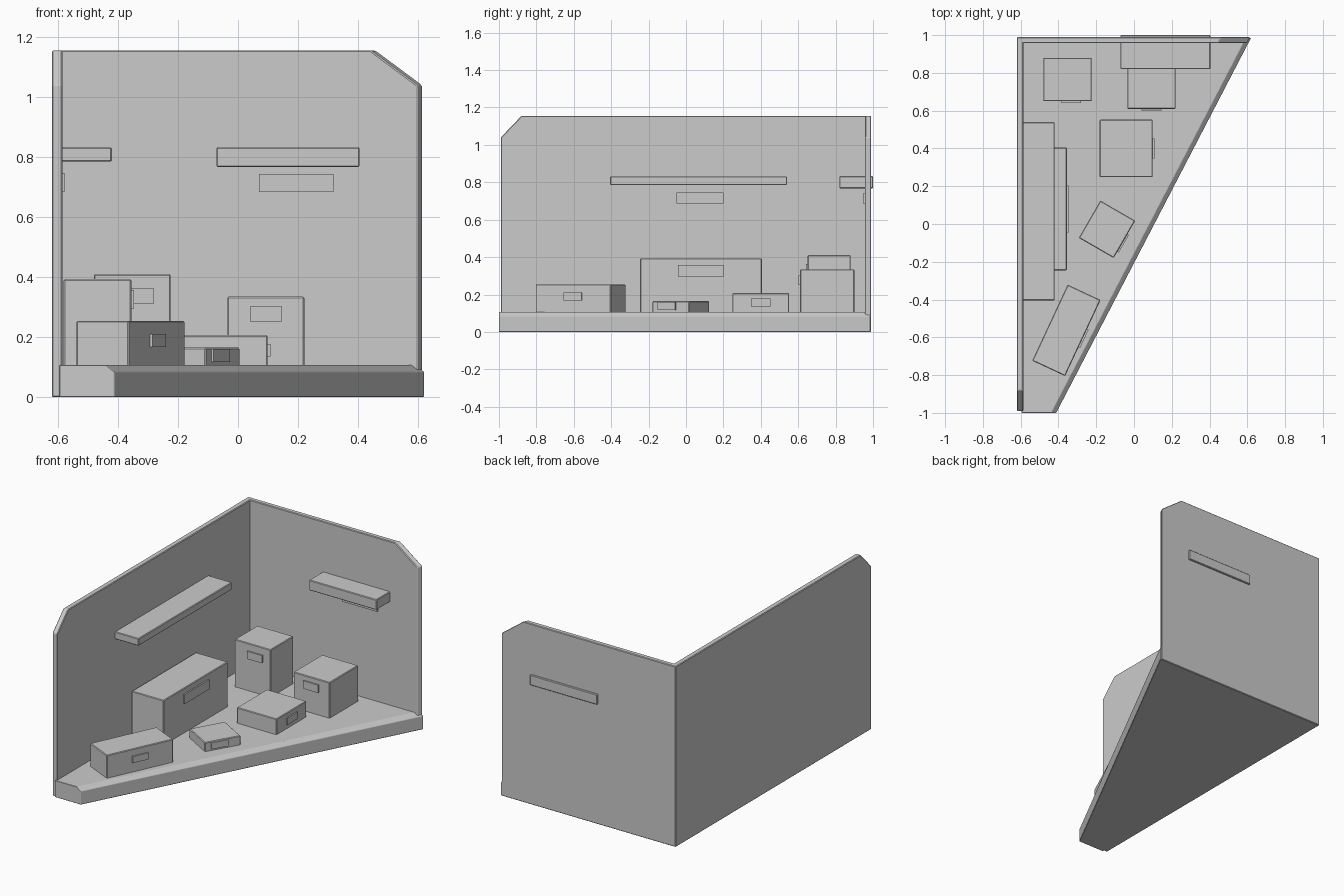
import bpy, bmesh
from math import radians
from mathutils import Matrix

if "Cube" in bpy.data.objects:
    bpy.data.objects.remove(bpy.data.objects["Cube"])


def finish(name, bm, bevel):
    bmesh.ops.recalc_face_normals(bm, faces=bm.faces)
    me = bpy.data.meshes.new(name)
    bm.to_mesh(me)
    bm.free()
    ob = bpy.data.objects.new(name, me)
    bpy.context.collection.objects.link(ob)
    if bevel:
        m = ob.modifiers.new("edge_bevel", 'BEVEL')
        m.width = bevel
        m.segments = 1
    return ob


def loft(name, rings, bevel=0.004):
    """Solid skinned through rings of equal point count, capped at the ends."""
    bm = bmesh.new()
    vs = [[bm.verts.new(p) for p in r] for r in rings]
    n = len(vs[0])
    for a, b in zip(vs, vs[1:]):
        for i in range(n):
            j = (i + 1) % n
            bm.faces.new((a[i], a[j], b[j], b[i]))
    bm.faces.new(vs[0])
    bm.faces.new(vs[-1])
    return finish(name, bm, bevel)


def block(name, lo, hi, bevel=0.004):
    bm = bmesh.new()
    size = [h - l for l, h in zip(lo, hi)]
    mid = [(h + l) / 2 for l, h in zip(lo, hi)]
    bmesh.ops.create_cube(bm, size=1, matrix=Matrix.Translation(mid) @ Matrix.Diagonal((*size, 1)))
    return finish(name, bm, bevel)


FLOOR = 0.107
TOP = 1.155

# Floor slab with a chamfer along the slanted front edge
def floor_ring(inset, z):
    return [(-0.595, -1.0, z), (-0.412 - inset, -1.0, z), (0.62 - inset, 0.986, z), (-0.595, 0.986, z)]

loft("floor", [floor_ring(0, 0), floor_ring(0, 0.085), floor_ring(0.027, FLOOR)], 0.002)

# Walls with clipped outer top corners
side = [(-0.99, 0), (0.975, 0), (0.975, TOP), (-0.88, TOP), (-0.99, 1.04)]
loft("left_wall", [[(x, y, z) for y, z in side] for x in (-0.62, -0.585)])


def back_ring(y, end):
    p = [(-0.62, 0), (end, 0), (end, 1.04), (end - 0.155, TOP), (-0.62, TOP)]
    return [(x, y, z) for x, z in p]

loft("back_wall", [back_ring(0.958, 0.597), back_ring(0.99, 0.614)])

# Shelves and their wall plates
block("left_shelf", (-0.59, -0.405, 0.785), (-0.42, 0.54, 0.832))
block("back_shelf", (-0.072, 0.82, 0.767), (0.405, 1.0, 0.833))
block("left_shelf_label", (-0.59, -0.05, 0.686), (-0.576, 0.2, 0.745), 0)
block("back_shelf_label", (0.07, 0.95, 0.684), (0.318, 0.965, 0.743), 0)


def storage_box(name, centre, size, top, angle, face, label_w, label_z, shift=0):
    """Box on the floor with a label plate on its right or front face."""
    hx, hy = size[0] / 2, size[1] / 2
    box = block(name, (-hx, -hy, FLOOR - 0.005), (hx, hy, top))
    z0, z1 = label_z
    a, b = shift - label_w / 2, shift + label_w / 2
    if face == "right":
        lab = block(name + "_label", (hx - 0.005, a, z0), (hx + 0.009, b, z1), 0)
    else:
        lab = block(name + "_label", (a, -hy - 0.009, z0), (b, -hy + 0.005, z1), 0)
    for ob in (box, lab):
        ob.location = (*centre, 0)
        ob.rotation_euler.z = radians(angle)


storage_box("tall_box", (-0.352, 0.765), (0.255, 0.23), 0.41, 0, "front", 0.104, (0.313, 0.362), 0.02)
storage_box("long_box", (-0.468, 0.08), (0.226, 0.65), 0.393, 0, "right", 0.248, (0.296, 0.357))
storage_box("shelf_box", (0.093, 0.755), (0.256, 0.29), 0.335, 0, "front", 0.106, (0.252, 0.302))
storage_box("square_box", (-0.042, 0.4), (0.281, 0.304), 0.207, 0, "right", 0.106, (0.135, 0.178))
storage_box("small_angled_box", (-0.143, -0.028), (0.213, 0.228), 0.165, -30, "right", 0.108, (0.118, 0.16), -0.022)
storage_box("long_angled_box", (-0.358, -0.563), (0.192, 0.444), 0.254, -25, "right", 0.106, (0.168, 0.21))
